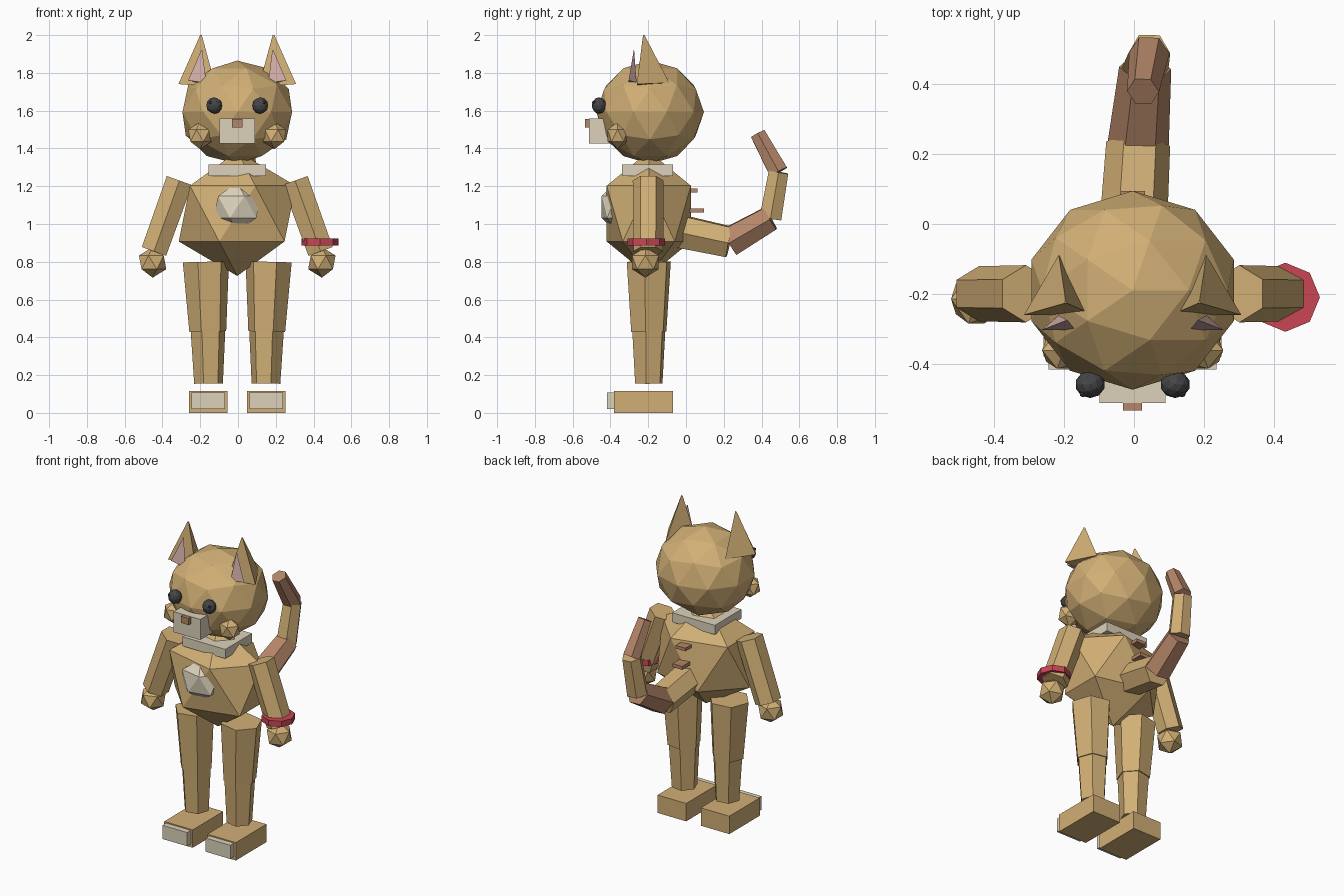
import bpy, bmesh
from math import radians
from mathutils import Matrix, Vector

if "Cube" in bpy.data.objects:
    bpy.data.objects.remove(bpy.data.objects["Cube"])

CX = -0.004  # symmetry plane


def mat(name, rgb):
    m = bpy.data.materials.new(name)
    m.diffuse_color = (*rgb, 1)
    m.use_nodes = True
    m.node_tree.nodes["Principled BSDF"].inputs["Base Color"].default_value = m.diffuse_color
    return m


TAN = mat("tan", (0.64, 0.43, 0.18))
CREAM = mat("cream", (0.72, 0.65, 0.50))
BROWN = mat("brown", (0.46, 0.24, 0.14))
PINK = mat("pink", (0.66, 0.43, 0.40))
DARK = mat("dark", (0.06, 0.06, 0.065))
RED = mat("red", (0.60, 0.06, 0.09))


def finish(bm, name, material, matrix, s=1):
    bm.transform(Matrix.Translation((CX, 0, 0)) @ Matrix.Diagonal((s, 1, 1, 1)) @ matrix)
    bmesh.ops.recalc_face_normals(bm, faces=bm.faces)
    me = bpy.data.meshes.new(name)
    bm.to_mesh(me)
    bm.free()
    me.materials.append(material)
    ob = bpy.data.objects.new(name, me)
    bpy.context.collection.objects.link(ob)
    return ob


def ball(name, loc, radii, sub, material, s=1):
    bm = bmesh.new()
    bmesh.ops.create_icosphere(bm, subdivisions=sub, radius=1)
    finish(bm, name, material, Matrix.Translation(loc) @ Matrix.Diagonal((*radii, 1)), s)


def box(name, lo, hi, material, s=1):
    lo, hi = Vector(lo), Vector(hi)
    bm = bmesh.new()
    bmesh.ops.create_cube(bm, size=1)
    finish(bm, name, material,
           Matrix.Translation((lo + hi) / 2) @ Matrix.Diagonal((*(hi - lo), 1)), s)


def limb(name, p0, p1, r0, r1, material, sides=6, spin=0, s=1, flat=1):
    """Tapered prism from p0 to p1; flat squashes it along y."""
    p0, p1 = Vector(p0), Vector(p1)
    d = p1 - p0
    bm = bmesh.new()
    bmesh.ops.create_cone(bm, cap_ends=True, segments=sides, radius1=r0, radius2=r1,
                          depth=d.length)
    q = Vector((0, 0, 1)).rotation_difference(d).to_matrix().to_4x4()
    m = (Matrix.Translation((p0 + p1) / 2) @ q @ Matrix.Diagonal((1, flat, 1, 1))
         @ Matrix.Rotation(radians(spin), 4, 'Z'))
    finish(bm, name, material, m, s)


# Head, muzzle, nose and collar
ball("head", (0, -0.19, 1.592), (0.305, 0.285, 0.273), 2, TAN)
box("muzzle", (-0.095, -0.513, 1.426), (0.095, -0.36, 1.558), CREAM)
box("nose", (-0.027, -0.535, 1.512), (0.027, -0.48, 1.555), BROWN)
box("collar", (-0.152, -0.34, 1.255), (0.152, -0.07, 1.315), CREAM)

# Torso, chest patch and back stripes
ball("torso", (0, -0.197, 1.055), (0.346, 0.262, 0.33), 1, TAN)
ball("chest_patch", (0, -0.37, 1.09), (0.14, 0.09, 0.13), 1, CREAM)
box("upper_back_stripe", (-0.035, 0.0, 1.167), (0.035, 0.062, 1.187), BROWN)
box("lower_back_stripe", (-0.035, 0.0, 1.06), (0.035, 0.094, 1.082), BROWN)

# Paired parts
for s, side in ((1, "right"), (-1, "left")):
    limb(f"{side}_ear", (0.212, -0.203, 1.738), (0.192, -0.225, 2.0), 0.115, 0.005, TAN,
         sides=3, s=s)
    limb(f"{side}_inner_ear", (0.212, -0.29, 1.752), (0.188, -0.276, 1.92), 0.056, 0.003, PINK,
         sides=3, s=s, flat=0.5)
    ball(f"{side}_cheek", (0.197, -0.362, 1.468), (0.07, 0.062, 0.072), 1, TAN, s)
    ball(f"{side}_eye", (0.122, -0.46, 1.627), (0.043, 0.039, 0.044), 2, DARK, s)
    ball(f"{side}_eye_glint", (0.142, -0.487, 1.643), (0.011, 0.011, 0.011), 1, DARK, s)

    limb(f"{side}_arm", (0.306, -0.2, 1.23), (0.441, -0.2, 0.855), 0.082, 0.079, TAN, s=s)
    ball(f"{side}_hand", (0.448, -0.215, 0.797), (0.081, 0.083, 0.081), 1, TAN, s)

    limb(f"{side}_upper_leg", (0.156, -0.197, 0.43), (0.166, -0.197, 0.80), 0.099, 0.124, TAN,
         spin=20, s=s)
    limb(f"{side}_lower_leg", (0.152, -0.197, 0.155), (0.155, -0.197, 0.435), 0.077, 0.093, TAN,
         spin=20, s=s)
    box(f"{side}_foot", (0.052, -0.38, 0), (0.255, -0.07, 0.115), TAN, s)
    box(f"{side}_toe_cap", (0.066, -0.417, 0.02), (0.241, -0.34, 0.108), CREAM, s)

# Wristband on one arm
limb("wristband", (0.438, -0.21, 0.887), (0.438, -0.21, 0.924), 0.099, 0.099, RED, sides=8)

# Ringed tail
path = [(0, -0.04, 0.963), (0.016, 0.23, 0.905), (0.036, 0.447, 1.03),
        (0.048, 0.49, 1.275), (0.03, 0.38, 1.478)]
radii = [(0.098, 0.092), (0.088, 0.075), (0.067, 0.06), (0.058, 0.046)]
for i, (r0, r1) in enumerate(radii):
    limb(f"tail_segment_{i + 1}", path[i], path[i + 1], r0, r1, BROWN if i % 2 else TAN, spin=30)
